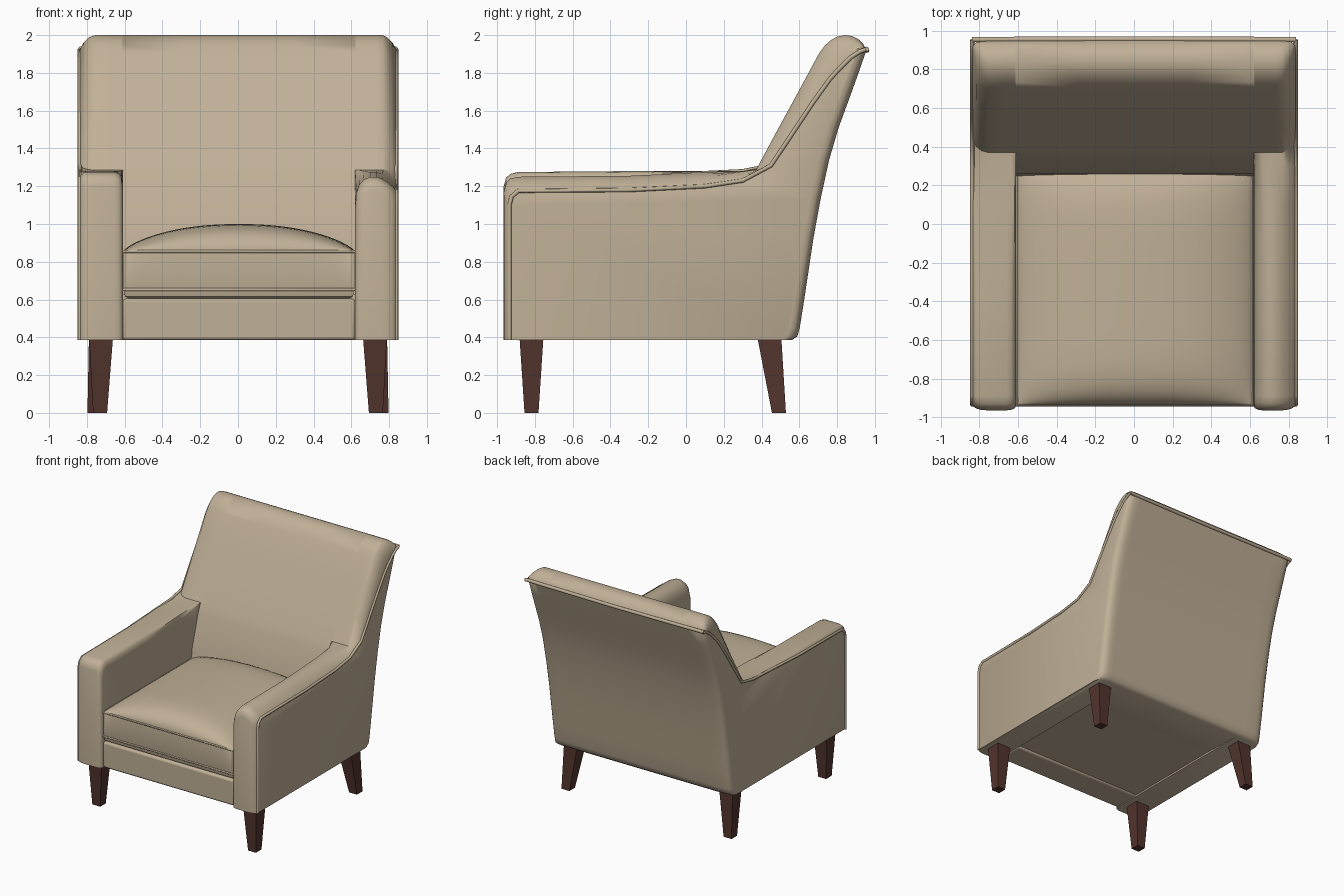
import bpy, bmesh, math
from mathutils import Vector

if "Cube" in bpy.data.objects:
    bpy.data.objects.remove(bpy.data.objects["Cube"])


def material(name, rgb):
    m = bpy.data.materials.new(name)
    m.diffuse_color = (*rgb, 1)
    m.use_nodes = True
    m.node_tree.nodes["Principled BSDF"].inputs["Base Color"].default_value = m.diffuse_color
    return m


FABRIC = material("beige fabric", (0.53, 0.435, 0.31))
WOOD = material("dark brown wood", (0.085, 0.034, 0.026))


def finish(bm, name, mat, angle=40, bevel=0):
    bmesh.ops.recalc_face_normals(bm, faces=bm.faces)
    me = bpy.data.meshes.new(name)
    bm.to_mesh(me)
    bm.free()
    ob = bpy.data.objects.new(name, me)
    bpy.context.collection.objects.link(ob)
    me.materials.append(mat)
    if bevel:
        mod = ob.modifiers.new("soft edges", 'BEVEL')
        mod.width, mod.segments = bevel, 3
    bpy.ops.object.select_all(action='DESELECT')
    ob.select_set(True)
    bpy.context.view_layer.objects.active = ob
    bpy.ops.object.shade_smooth_by_angle(angle=math.radians(angle))
    return ob


def box(name, lo, hi, bevel=0):
    bm = bmesh.new()
    bmesh.ops.create_cube(bm, size=1)
    for v in bm.verts:
        v.co = [(l + h) / 2 + c * (h - l) for l, h, c in zip(lo, hi, v.co)]
    return finish(bm, name, FABRIC, bevel=bevel)


def piping(name, pts, r, closed=False):
    cu = bpy.data.curves.new(name, 'CURVE')
    cu.dimensions = '3D'
    cu.bevel_depth, cu.bevel_resolution = r, 2
    cu.use_fill_caps = True
    sp = cu.splines.new('POLY')
    sp.points.add(len(pts) - 1)
    for p, q in zip(sp.points, pts):
        p.co = (*q, 1)
    sp.use_cyclic_u = closed
    ob = bpy.data.objects.new(name, cu)
    bpy.context.collection.objects.link(ob)
    cu.materials.append(FABRIC)
    bpy.ops.object.select_all(action='DESELECT')
    ob.select_set(True)
    bpy.context.view_layer.objects.active = ob
    bpy.ops.object.convert(target='MESH')
    bpy.ops.object.shade_smooth_by_angle(angle=math.radians(50))


# Side profiles (y, z): rear line, soft back pillow, and the seam edge of the outer panel
REAR = [(.56, .385), (.59, .405), (.602, .45), (.626, .6), (.65, .76), (.674, .92), (.712, 1.13),
        (.758, 1.34), (.808, 1.51), (.863, 1.66), (.91, 1.79), (.955, 1.92)]
PILLOW = [(.94, 1.95), (.915, 1.977), (.88, 1.995), (.84, 2.0), (.80, 1.992), (.765, 1.972),
          (.735, 1.945), (.705, 1.905), (.60, 1.71), (.48, 1.49), (.37, 1.285)]
PANEL = [(.953, 1.925), (.94, 1.92), (.92, 1.912), (.90, 1.9), (.87, 1.88), (.84, 1.85),
         (.80, 1.81), (.76, 1.765), (.67, 1.64), (.55, 1.46), (.45, 1.31)]
INSIDE = [(.335, 1.2), (.30, 1.08), (.26, .95), (.24, .8), (.22, .65), (.21, .5), (.205, .45), (.2, .4)]


def profile(h, f, t, d):
    """Chair section: arm height h (None between arms), arm front f, panel blend t, rear inset d."""
    pts = [(y - d, z) for y, z in REAR]
    pts += [(min(a[0] + (b[0] - a[0]) * t, .955 - d), a[1] + (b[1] - a[1]) * t)
            for a, b in zip(PILLOW, PANEL)]
    if h is None:
        return pts + INSIDE
    return pts + [(.30, min(h + .05, 1.28)), (.1, min(h + .02, 1.28)), (-.3, h), (-.89, h - .005),
                  (f + .035, h - .015), (f + .012, h - .035), (f, h - .08), (f, .385)]


# Columns across the width: x, arm height, arm front, panel blend, rear inset
LEFT = [(-.838, 1.25, -.935, 1, .055), (-.832, 1.265, -.945, .75, .03), (-.817, 1.277, -.955, .4, .013),
        (-.79, 1.28, -.963, .12, .004), (-.755, 1.28, -.965, 0, 0), (-.66, 1.28, -.965, 0, 0),
        (-.635, 1.275, -.962, 0, 0), (-.618, 1.26, -.955, 0, 0), (-.61, 1.22, -.94, 0, 0)]
MIDDLE = [(x, None, 0, 0, 0) for x in (-.61, -.3, 0, .3, .62)]
RIGHT = [(.62, 1.12, -.94, 0, 0), (.625, 1.17, -.953, 0, 0), (.64, 1.21, -.961, 0, 0),
         (.665, 1.24, -.965, 0, 0), (.70, 1.255, -.965, 0, 0), (.735, 1.255, -.965, 0, 0),
         (.765, 1.243, -.965, 0, 0), (.79, 1.228, -.963, .12, .004), (.817, 1.205, -.955, .4, .013),
         (.832, 1.19, -.945, .75, .03), (.838, 1.18, -.935, 1, .055)]

# Upholstered body: back, arms and outer panels lofted as one skin
bm = bmesh.new()
cols = [[bm.verts.new((c[0], y, z)) for y, z in profile(*c[1:])] for c in LEFT + MIDDLE + RIGHT]
n = len(cols[0])
for a, b in zip(cols, cols[1:]):
    for i in range(n):
        j = (i + 1) % n
        bm.faces.new((a[i], a[j], b[j], b[i]))
bm.faces.new(cols[0])
bm.faces.new(cols[-1])
finish(bm, "upholstered_body", FABRIC, 45)

# Piping along the panel seams and the top of the back
for side, c in (("left", LEFT[0]), ("right", RIGHT[-1])):
    path = profile(c[1], c[2], 1, 0)[len(REAR):]
    piping(side + "_panel_piping", [(c[0], y, z) for y, z in path], .011)
piping("back_top_piping", [(-.838, .955, 1.925), (0, .957, 1.92), (.838, .955, 1.925)], .014)

# Base under the cushion
box("front_rail", (-.612, -.938, .385), (.622, -.70, .605), .018)
box("seat_base", (-.64, -.72, .40), (.65, .32, .63))

# Seat cushion with a crowned top
X0, X1, Y0, Y1 = -.606, .616, -.938, .30
cx, hx, cy, hy = (X0 + X1) / 2, (X1 - X0) / 2, (Y0 + Y1) / 2, (Y1 - Y0) / 2
bm = bmesh.new()
bmesh.ops.create_grid(bm, x_segments=32, y_segments=32, size=1)
rim = [e for e in bm.edges if e.is_boundary]
for v in bm.verts:
    # crowd the grid lines towards the rim, where the crown is steepest
    u, w = math.sin(v.co.x * math.pi / 2), math.sin(v.co.y * math.pi / 2)
    crown = max(0, 1 - abs(u) ** 2.2) ** .75 * max(0, 1 - abs(w) ** 6) ** .5
    v.co = (cx + hx * u, cy + hy * w, .857 + .143 * crown)
for z, inset in ((.65, 1), (.615, .985), (.60, .95)):
    new = bmesh.ops.extrude_edge_only(bm, edges=rim)["geom"]
    for v in (g for g in new if isinstance(g, bmesh.types.BMVert)):
        k = inset
        v.co.z = z
        if k < 1:
            v.co.x = cx + (v.co.x - cx) * k
            v.co.y = cy + (v.co.y - cy) * k
    rim = [g for g in new if isinstance(g, bmesh.types.BMEdge) and g.is_boundary]
bmesh.ops.holes_fill(bm, edges=rim, sides=0)
finish(bm, "seat_cushion", FABRIC, 35)
for label, z in (("upper", .855), ("lower", .652)):
    piping(label + "_cushion_piping", [(X0, Y0, z), (X1, Y0, z), (X1, Y1, z), (X0, Y1, z)], .008, True)


# Tapered legs: top centre to foot centre
def leg(name, top, foot):
    bm = bmesh.new()
    bmesh.ops.create_cube(bm, size=2)
    for v in bm.verts:
        c, r, z = (top, .064, .41) if v.co.z > 0 else (foot, .037, 0)
        v.co = Vector((c[0] + v.co.x * r, c[1] + v.co.y * r, z))
    finish(bm, name, WOOD, 20)


for side, s in (("left", -1), ("right", 1)):
    leg(side + "_front_leg", (s * .725, -.818), (s * .73, -.818))
    leg(side + "_rear_leg", (s * .725, .44), (s * .76, .492))
